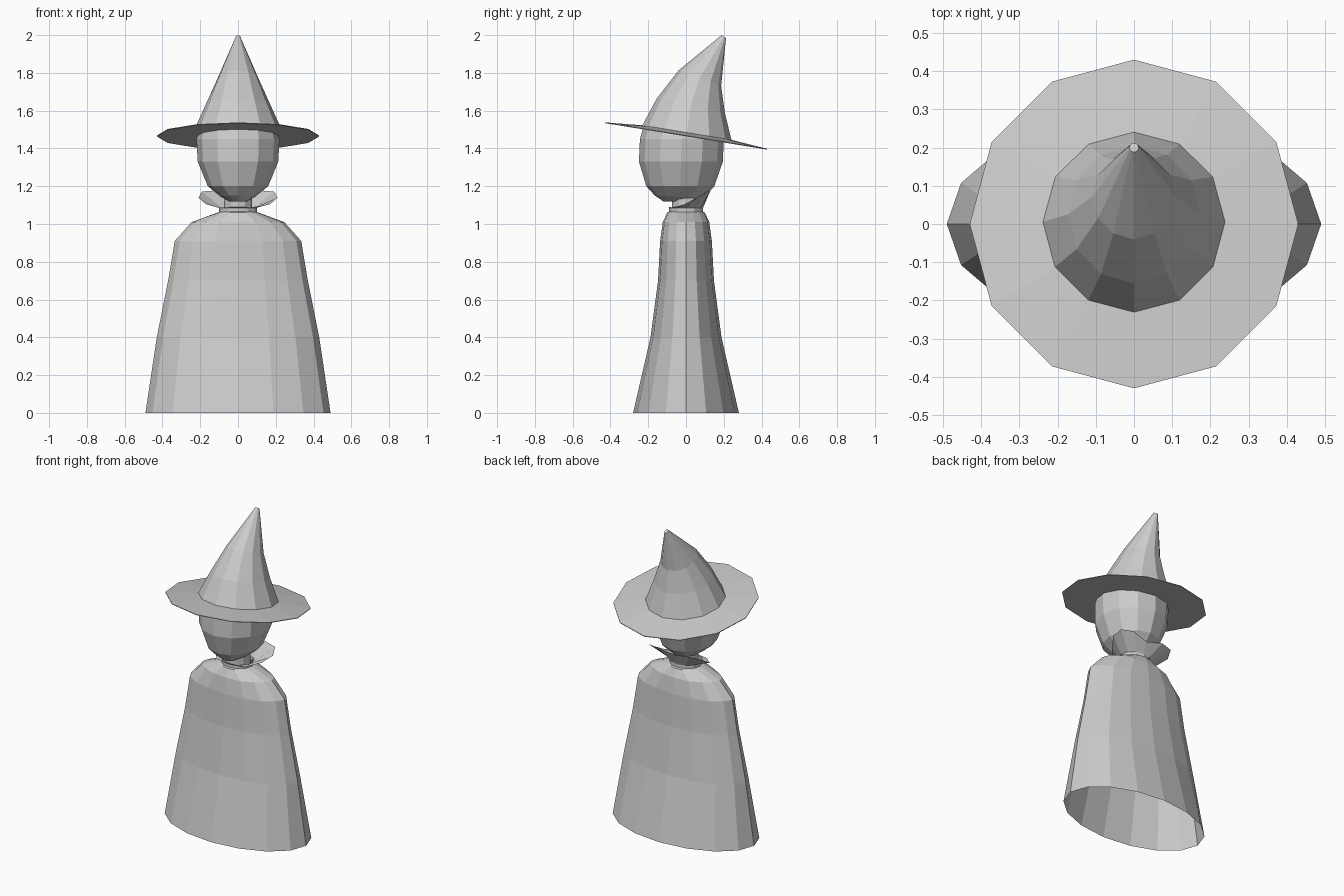
import bpy, bmesh
from math import sin, cos, pi

if "Cube" in bpy.data.objects:
    bpy.data.objects.remove(bpy.data.objects["Cube"])


def loft(name, rings, sides, cap_start=False, cap_end=False):
    """Skin flat-shaded faces through rings of points."""
    bm = bmesh.new()
    rows = [[bm.verts.new(p) for p in ring] for ring in rings]
    for a, b in zip(rows, rows[1:]):
        for i in range(sides):
            j = (i + 1) % sides
            bm.faces.new((a[i], a[j], b[j], b[i]))
    if cap_start:
        bm.faces.new(rows[0][::-1])
    if cap_end:
        bm.faces.new(rows[-1])
    bmesh.ops.recalc_face_normals(bm, faces=bm.faces)
    mesh = bpy.data.meshes.new(name)
    bm.to_mesh(mesh)
    bm.free()
    ob = bpy.data.objects.new(name, mesh)
    bpy.context.collection.objects.link(ob)
    return ob


def ring(cy, z, rx, ry, sides, slope=0.0):
    """Ellipse round (0, cy, z); slope tips it along y."""
    return [(rx * cos(t), cy + ry * sin(t), z + slope * ry * sin(t))
            for t in (2 * pi * i / sides for i in range(sides))]


# Cloak: flaring oval, open at the hem
cloak = [(0, 0, .49, .28), (0, .40, .43, .188), (0, .70, .37, .148),
         (0, .91, .335, .137), (0, 1.01, .245, .123), (0, 1.06, .11, .10),
         (0, 1.065, .095, .09)]
loft("cloak", [ring(*r, 16) for r in cloak], 16)

# Neck
loft("neck", [ring(0, 1.04, .075, .075, 12), ring(0, 1.24, .075, .075, 12)], 12)

# Collar: short band, then a rim flaring out to the sides and back
half = [(0, -.09, 1.09), (.10, -.075, 1.087), (.17, 0, 1.105),
        (.21, .06, 1.14), (.19, .11, 1.172), (.11, .13, 1.178), (0, .115, 1.155)]
rim = half + [(-x, y, z) for x, y, z in half[-2:0:-1]]
band = [[(.1 * sin(t), -.09 * cos(t), z)
         for t in (2 * pi * i / 12 for i in range(12))] for z in (1.055, 1.085)]
loft("collar", band + [rim], 12)

# Head: egg shape with a forward chin
head = [(-.07, 1.12, .045, .05, 12), (-.04, 1.143, .09, .125, 12, -.06),
        (-.03, 1.20, .16, .18, 12), (-.027, 1.33, .213, .222, 12),
        (-.022, 1.45, .22, .222, 12), (-.01, 1.50, .205, .21, 12, -.16)]
loft("head", [ring(*r) for r in head], 12, True, True)

# Hat brim: thin tilted disc, slightly raised at the crown
brim = [(0, 1.464, .20, .20), (0, 1.464, .43, .43),
        (0, 1.468, .43, .43), (.005, 1.484, .237, .237)]
loft("hat_brim", [ring(*r, 12, -.163) for r in brim], 12, True, True)

# Hat crown: cone bending backwards
crown = [(.005, 1.48, .24, .237, 12, -.17), (.025, 1.628, .173, .18, 12, -.2),
         (.073, 1.772, .108, .113, 12, -.36), (.2, 1.992, .012, .012, 12, -.6)]
loft("hat_crown", [ring(*r) for r in crown], 12, False, True)
